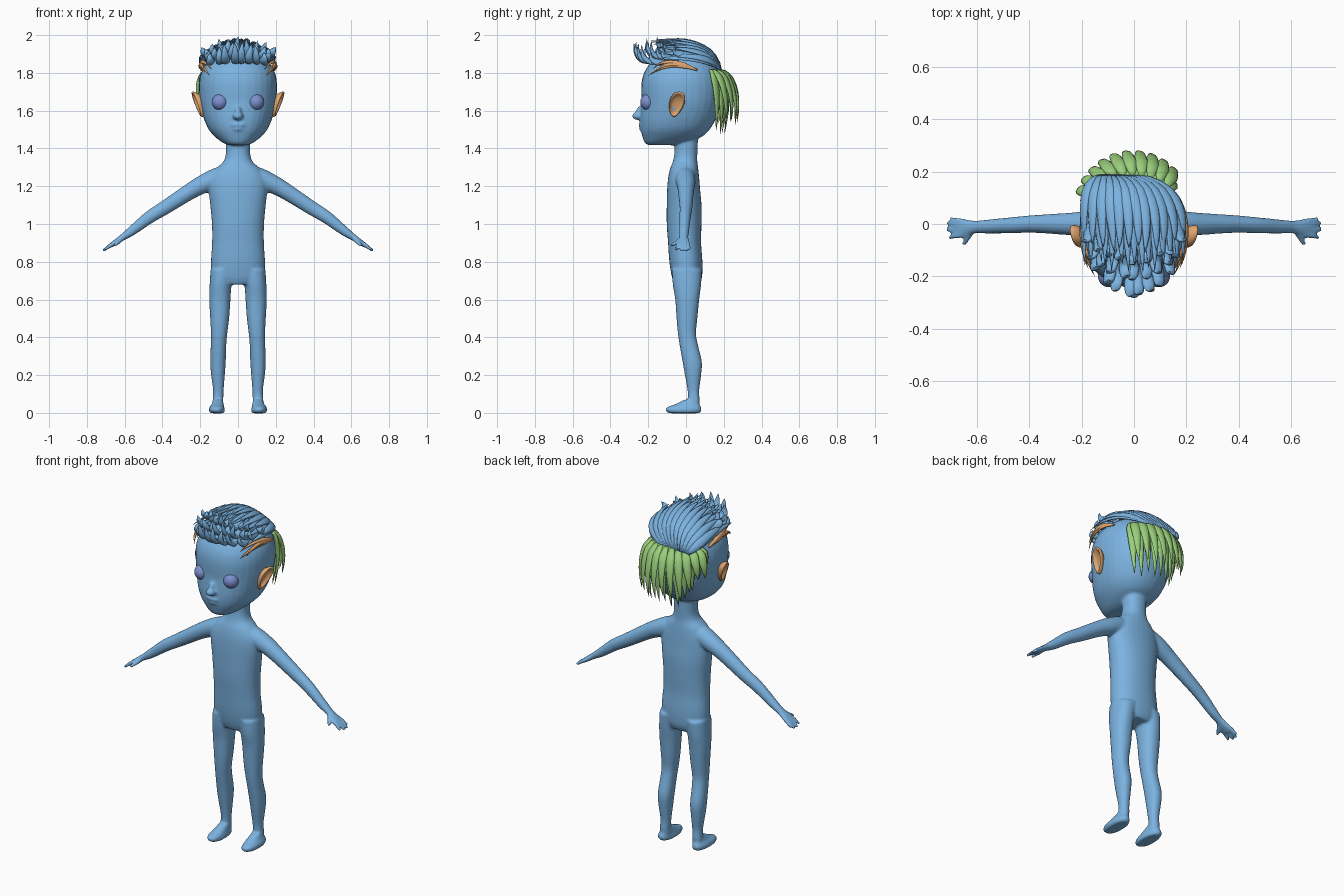
import bpy, bmesh, random
from math import sin, cos, pi
from mathutils import Vector, Matrix

if "Cube" in bpy.data.objects:
    bpy.data.objects.remove(bpy.data.objects["Cube"])

random.seed(4)
SKULL_C = Vector((0, -0.022, 1.70))
SKULL_R = Vector((0.228, 0.228, 0.232))


def material(name, col):
    m = bpy.data.materials.new(name)
    m.diffuse_color = (*col, 1)
    m.use_nodes = True
    m.node_tree.nodes["Principled BSDF"].inputs["Base Color"].default_value = m.diffuse_color
    return m


BLUE = material("blue", (0.20, 0.45, 0.75))
EYE = material("eye_blue", (0.20, 0.28, 0.62))
ORANGE = material("orange", (0.75, 0.38, 0.16))
GREEN = material("green", (0.32, 0.62, 0.20))


def finish(bm, name, mat):
    bmesh.ops.recalc_face_normals(bm, faces=bm.faces)
    me = bpy.data.meshes.new(name)
    bm.to_mesh(me)
    bm.free()
    for p in me.polygons:
        p.use_smooth = True
    me.materials.append(mat)
    ob = bpy.data.objects.new(name, me)
    bpy.context.collection.objects.link(ob)
    return ob


def spline(rows, k=4):
    """Catmull-Rom resampling of tuples."""
    out = []
    for i in range(len(rows) - 1):
        a, b, c, d = (rows[max(i - 1, 0)], rows[i], rows[i + 1], rows[min(i + 2, len(rows) - 1)])
        for j in range(k):
            t = j / k
            out.append([0.5 * (2 * q + (r - p) * t + (2 * p - 5 * q + 4 * r - s) * t * t
                               + (3 * q - p - 3 * r + s) * t ** 3) for p, q, r, s in zip(a, b, c, d)])
    return out + [list(rows[-1])]


def add_rings(bm, rings):
    vs = [[bm.verts.new(p) for p in r] for r in rings]
    n = len(vs[0])
    for a, b in zip(vs, vs[1:]):
        for i in range(n):
            bm.faces.new((a[i], a[(i + 1) % n], b[(i + 1) % n], b[i]))
    bm.faces.new(vs[0][::-1])
    bm.faces.new(vs[-1])


def stack(bm, rows, s=1, e=2.2, n=32):
    """Horizontal rounded sections: (z, centre x, half width, y front, y back)."""
    def pw(v):
        return (1 if v > 0 else -1) * abs(v) ** (2 / e)
    add_rings(bm, [[(s * cx + hx * pw(cos(2 * pi * i / n)),
                     (yf + yb) / 2 + (yb - yf) / 2 * pw(sin(2 * pi * i / n)), z) for i in range(n)]
                   for z, cx, hx, yf, yb in spline(rows)])


def tube(bm, rows, s=1, n=16):
    """Elliptical tube along a path: (x, y, z, radius in xz, radius in y)."""
    rows = spline(rows)
    pts = [Vector((s * r[0], r[1], r[2])) for r in rows]
    rings = []
    for i, (p, r) in enumerate(zip(pts, rows)):
        t = (pts[min(i + 1, len(pts) - 1)] - pts[max(i - 1, 0)]).normalized()
        v = (Vector((0, 1, 0)) - t * t.y).normalized()
        u = v.cross(t)
        rings.append([p + u * r[3] * cos(2 * pi * k / n) + v * r[4] * sin(2 * pi * k / n) for k in range(n)])
    add_rings(bm, rings)


def ball(bm, c, r):
    bmesh.ops.create_uvsphere(bm, u_segments=24, v_segments=16, radius=1,
                              matrix=Matrix.Translation(c) @ Matrix.Diagonal((*r, 1)))


def strand(bm, p, w, th, n=8, steps=11):
    """Flat tapered lock along a cubic Bezier, kept outside the skull."""
    p = [Vector(q) for q in p]
    pts = []
    for i in range(steps):
        u = i / (steps - 1)
        q = p[0] * (1 - u) ** 3 + p[1] * 3 * u * (1 - u) ** 2 + p[2] * 3 * u * u * (1 - u) + p[3] * u ** 3
        d = q - SKULL_C
        k = Vector((d.x / SKULL_R.x, d.y / SKULL_R.y, d.z / SKULL_R.z)).length
        pts.append(SKULL_C + d / k if k < 1 else q)
    side, rings = None, []
    for i, q in enumerate(pts):
        t = (pts[min(i + 1, steps - 1)] - pts[max(i - 1, 0)]).normalized()
        side = t.cross(q - SKULL_C) if side is None else side - t * side.dot(t)
        side.normalize()
        nor = side.cross(t)
        u = i / (steps - 1)
        f = min(1, 0.4 + 2 * u) * (1 - u ** 2.2) ** 0.85 + 0.02
        rings.append([q + side * w * f * cos(2 * pi * k / n) + nor * th * f * sin(2 * pi * k / n)
                      for k in range(n)])
    add_rings(bm, rings)


# Body: torso, neck, head, limbs fused into one smooth skin
bm = bmesh.new()
stack(bm, [(.68, 0, .10, -.06, .07), (.72, 0, .135, -.075, .085), (.80, 0, .143, -.088, .087),
           (.90, 0, .137, -.095, .08), (1.0, 0, .138, -.102, .082), (1.1, 0, .147, -.102, .082),
           (1.18, 0, .155, -.10, .075), (1.24, 0, .15, -.095, .07), (1.29, 0, .12, -.085, .065),
           (1.33, 0, .078, -.07, .06), (1.37, 0, .065, -.062, .06), (1.42, 0, .065, -.06, .062),
           (1.48, 0, .065, -.06, .065)])
# Head
stack(bm, [(1.417, 0, .05, -.20, -.06), (1.43, 0, .08, -.218, .0), (1.46, 0, .12, -.23, .08),
           (1.50, 0, .155, -.24, .125), (1.55, 0, .178, -.243, .155), (1.60, 0, .192, -.24, .175),
           (1.65, 0, .202, -.236, .186), (1.70, 0, .206, -.237, .192), (1.75, 0, .206, -.235, .19),
           (1.80, 0, .196, -.222, .178), (1.85, 0, .168, -.19, .15), (1.89, 0, .12, -.14, .10),
           (1.91, 0, .06, -.08, .04)])
# Nose and lips
ball(bm, (0, -.25, 1.572), (.028, .036, .022))
ball(bm, (0, -.238, 1.592), (.018, .028, .034))
ball(bm, (0, -.238, 1.525), (.04, .014, .012))
ball(bm, (0, -.234, 1.503), (.032, .014, .012))
for s in (1, -1):
    # Leg and foot
    stack(bm, [(.76, .08, .065, -.075, .085), (.68, .092, .058, -.07, .08), (.60, .096, .056, -.057, .07),
               (.50, .097, .05, -.05, .06), (.42, .10, .043, -.043, .053), (.36, .103, .041, -.034, .063),
               (.27, .106, .041, -.018, .084), (.20, .106, .036, -.006, .08), (.12, .104, .028, .008, .07),
               (.07, .106, .028, .01, .072), (.03, .107, .03, .0, .07)], s)
    stack(bm, [(-.002, .11, .036, -.09, .07), (.012, .112, .043, -.108, .082), (.03, .112, .039, -.10, .08),
               (.045, .108, .032, -.06, .072), (.07, .106, .026, -.008, .07)], s)
    # Arm and palm
    tube(bm, [(.06, -.01, 1.255, .05, .055), (.11, -.005, 1.242, .056, .055), (.18, 0, 1.213, .05, .05),
              (.25, 0, 1.175, .044, .043), (.385, 0, 1.088, .038, .034), (.47, -.005, 1.035, .034, .031),
              (.56, -.01, .965, .026, .027), (.61, -.012, .93, .018, .025), (.65, -.015, .902, .015, .036),
              (.675, -.016, .885, .012, .034)], s)
    # Fingers and thumb
    for y0, x1, y1, z1 in ((.010, .702, .020, .866), (-.006, .715, .005, .857),
                           (-.024, .717, -.022, .856), (-.041, .707, -.052, .862)):
        tube(bm, [(.65, y0, .902, .012, .010), (.68, (y0 + y1) / 2, .884, .011, .010),
                  (x1, y1, z1, .008, .008)], s, 10)
    tube(bm, [(.615, -.02, .922, .012, .012), (.635, -.05, .902, .012, .012),
              (.652, -.08, .886, .008, .008)], s, 10)
body = finish(bm, "body", BLUE)
m = body.modifiers.new("fuse", 'REMESH')
m.mode, m.voxel_size, m.use_smooth_shade = 'VOXEL', 0.0065, True
m = body.modifiers.new("soften", 'SMOOTH')
m.factor, m.iterations = 0.5, 7

# Eyes
bm = bmesh.new()
for s in (1, -1):
    ball(bm, (s * .095, -.200, 1.645), (.043, .042, .043))
finish(bm, "eyes", EYE)

# Ears: egg outline rings with a raised rim and hollow bowl
bm = bmesh.new()
for s in (1, -1):
    rings = []
    for k, d in ((.6, -.035), (.85, -.02), (.98, -.006), (1, .004), (.93, .01), (.82, .007),
                 (.7, -.004), (.45, -.010), (.1, -.010)):
        ring = []
        for i in range(28):
            a = 2 * pi * i / 28
            dy = k * (.040 * cos(a) * (1 + .25 * sin(a)) + .014 * sin(a))
            dz = k * .067 * sin(a)
            ring.append((s * (.211 + d + .32 * dz + .2 * dy), -.05 + dy, 1.634 + dz))
        rings.append(ring)
    add_rings(bm, rings)
finish(bm, "ears", ORANGE)

# Top hair: locks swept forward from the crown, in two layers
bm = bmesh.new()
rnd = random.uniform
for layer, count in ((0, 15), (1, 12)):
    for i in range(count):
        t = 2 * i / (count - 1) - 1
        up = .012 * layer
        strand(bm, [(-.07 + .07 * t, .185, 1.81), (.21 * t, .16, 1.955 - .08 * t * t + up),
                    (.19 * t, -.03, 1.975 - .085 * t * t + up),
                    (.185 * t + rnd(-.01, .01), -.17 + .07 * layer + .03 * t * t + rnd(-.02, .02),
                     1.97 - .09 * t * t + up + rnd(-.01, .01))], .026, .011)
# Quiff: rows of upturned tufts at the front
for j, count in enumerate((8, 9, 9)):
    for i in range(count):
        t = 2 * i / (count - 1) - 1 + rnd(-.06, .06)
        b = .06 * j + .085 * t * t
        w = .13 + .018 * j
        strand(bm, [(w * t, -.15 + b, 1.865 + .015 * j), (w * 1.1 * t, -.26 + b, 1.835 + .03 * j),
                    (w * 1.15 * t, -.275 + b, 1.91 + .015 * j - .03 * t * t),
                    (w * 1.2 * t + rnd(-.015, .015), -.262 + b + rnd(-.015, .02),
                     1.972 + .006 * j - .06 * t * t + rnd(-.015, .01))], .027, .014)
finish(bm, "top_hair", BLUE)

# Side locks over the temples
bm = bmesh.new()
for s in (1, -1):
    for x, y, z, w in ((.15, -.20, 1.785, .016), (.175, -.17, 1.80, .014), (.14, -.18, 1.82, .014)):
        strand(bm, [(s * .19, .06, 1.815), (s * .205, -.02, 1.85), (s * .20, -.11, z + .07),
                    (s * x, y, z)], w, .009)
finish(bm, "side_hair", ORANGE)

# Back hair: hanging locks, shorter toward the ends
bm = bmesh.new()
for layer, count in ((0, 11), (1, 10)):
    for i in range(count):
        f = (i + .5 * layer) / 10.5
        a = (44 + 110 * f) * pi / 180
        drop = (.31 - .05 * layer) * (1 - .65 * max(0, f - .6) / .4) + rnd(-.03, .02)
        out = (.01 + .045 * layer) * sin(a)
        prof = ((.185, 1.815), (.215 + out * .6, 1.80), (.222 + out * 1.3, 1.80 - drop * .5),
                (.195 + out * 1.4, 1.80 - drop))
        strand(bm, [(r * cos(a + .04 * k), r * sin(a + .04 * k), z) for k, (r, z) in enumerate(prof)],
               .028, .013)
finish(bm, "back_hair", GREEN)
